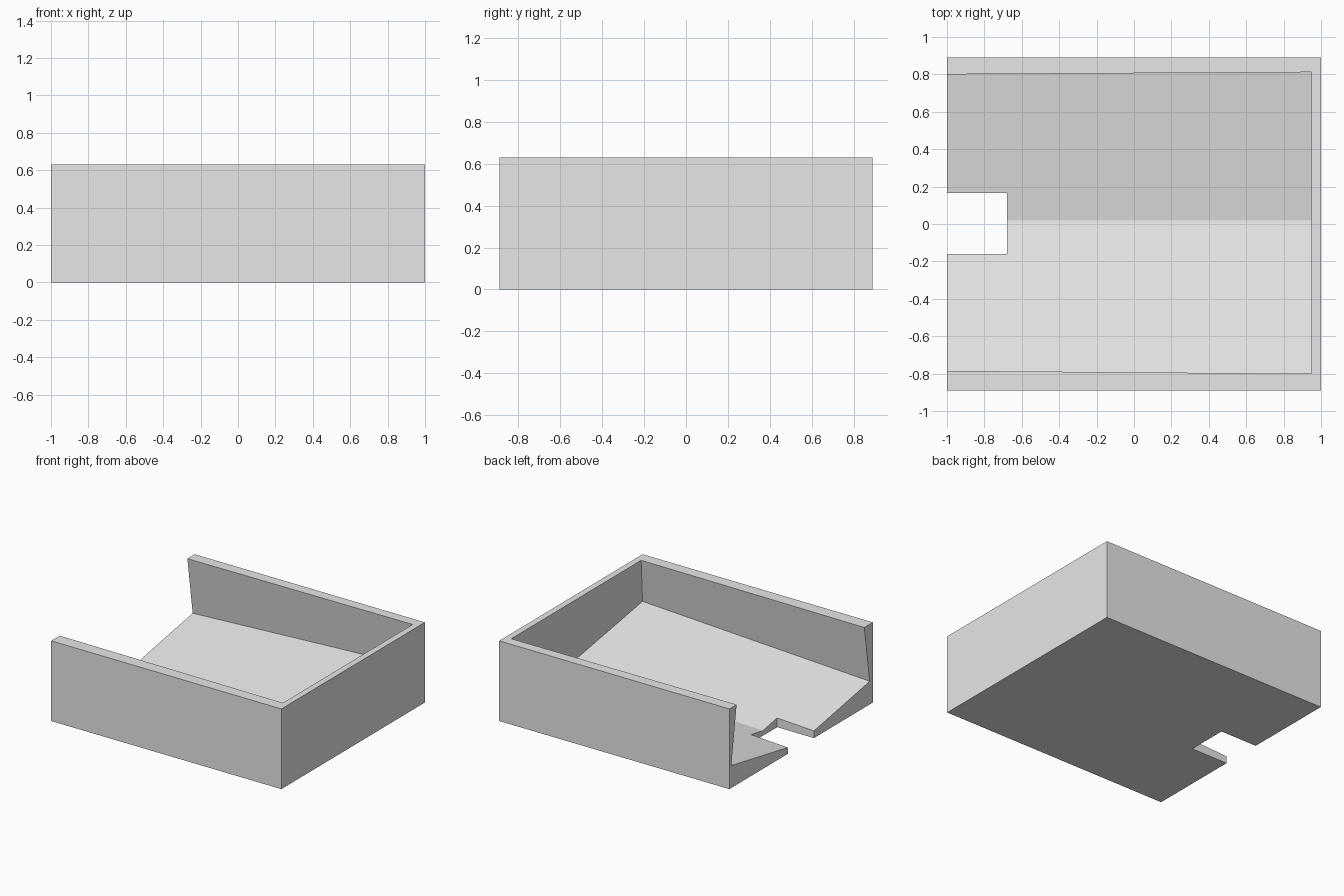
import bpy
import bmesh

cube = bpy.data.objects.get("Cube")
if cube:
    bpy.data.objects.remove(cube, do_unlink=True)

HEIGHT = 0.63
HALF_WIDTH = 0.89
VALLEY_Y = 0.02

grey = bpy.data.materials.new("light_grey")
grey.use_nodes = True
grey.diffuse_color = (0.8, 0.8, 0.8, 1)
grey.node_tree.nodes["Principled BSDF"].inputs["Base Color"].default_value = (0.8, 0.8, 0.8, 1)


def make_prism(name, ring_a, ring_b):
    """Solid between two matching cross-sections."""
    bm = bmesh.new()
    a = [bm.verts.new(p) for p in ring_a]
    b = [bm.verts.new(p) for p in ring_b]
    bm.faces.new(a)
    bm.faces.new(b)
    for i in range(len(a)):
        j = (i + 1) % len(a)
        bm.faces.new((a[i], a[j], b[j], b[i]))
    bmesh.ops.recalc_face_normals(bm, faces=bm.faces)
    mesh = bpy.data.meshes.new(name)
    bm.to_mesh(mesh)
    bm.free()
    mesh.materials.append(grey)
    obj = bpy.data.objects.new(name, mesh)
    bpy.context.scene.collection.objects.link(obj)
    return obj


def make_box(name, x0, x1, y0, y1, z0, z1):
    def ring(x):
        return [(x, y0, z0), (x, y1, z0), (x, y1, z1), (x, y0, z1)]
    return make_prism(name, ring(x0), ring(x1))


def cut(target, cutter):
    mod = target.modifiers.new("cut", 'BOOLEAN')
    mod.operation = 'DIFFERENCE'
    mod.solver = 'EXACT'
    mod.object = cutter
    cutter.hide_render = True
    bpy.context.view_layer.update()
    graph = bpy.context.evaluated_depsgraph_get()
    mesh = bpy.data.meshes.new_from_object(target.evaluated_get(graph))
    target.modifiers.clear()
    target.data = mesh
    bpy.data.objects.remove(cutter, do_unlink=True)


def floor_z(x, y):
    return 0.024 + 0.05 * (x + 1) + 0.18 * abs(y - VALLEY_Y)


def back_y(x, z):
    return 0.80 + 0.006 * (x + 1) + 0.145 * (HEIGHT - z)


def front_y(x, z):
    return -0.785 - 0.008 * (x + 1) - 0.15 * (HEIGHT - z)


def cavity_ring(x_at):
    """Undercut walls above a V-shaped floor; x_at gives x for a height."""
    top = HEIGHT + 0.1
    x_low = x_at(0.27)
    back_z = floor_z(x_low, 0.865)
    front_z = floor_z(x_low, -0.855)
    x_mid = x_at(0.12)
    return [
        (x_at(top), back_y(x_at(top), top), top),
        (x_low, back_y(x_low, back_z), back_z),
        (x_mid, VALLEY_Y, floor_z(x_mid, VALLEY_Y)),
        (x_low, front_y(x_low, front_z), front_z),
        (x_at(top), front_y(x_at(top), top), top),
    ]


# Outer block
tray = make_box("open_tray", -1, 1, -HALF_WIDTH, HALF_WIDTH, 0, HEIGHT)

# Hollow, open at one end
cavity = make_prism("cavity_cutter",
                    cavity_ring(lambda z: -1.1),
                    cavity_ring(lambda z: 0.95 + 0.07 * (HEIGHT - z)))
cut(tray, cavity)

# Square notch in the open edge of the floor
cut(tray, make_box("notch_cutter", -1.1, -0.68, -0.16, 0.165, -0.1, 0.4))
